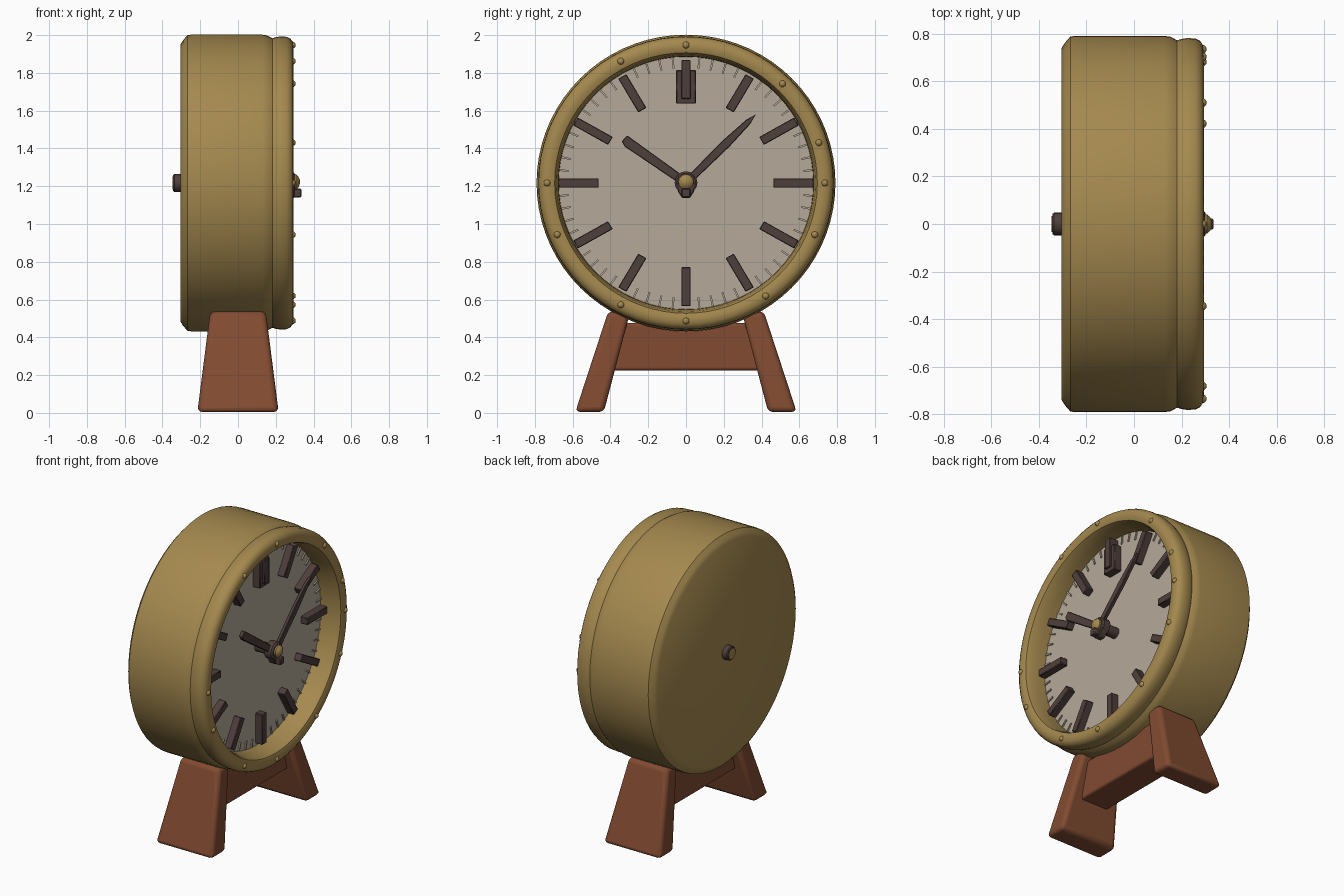
import bpy, bmesh, math
from mathutils import Matrix, Vector

if "Cube" in bpy.data.objects:
    bpy.data.objects.remove(bpy.data.objects["Cube"])

CZ = 1.217     # height of the clock axis
DIAL_X = 0.15  # plane of the recessed dial


def mat(name, rgb):
    m = bpy.data.materials.new(name)
    m.diffuse_color = (*rgb, 1)
    m.use_nodes = True
    m.node_tree.nodes["Principled BSDF"].inputs["Base Color"].default_value = m.diffuse_color
    return m


GOLD = mat("brass", (0.375, 0.25, 0.078))
CREAM = mat("dial cream", (0.46, 0.40, 0.32))
DARK = mat("dark brown", (0.078, 0.05, 0.045))
WOOD = mat("red wood", (0.22, 0.07, 0.031))


def finish(name, bm, material, bevel=0, segs=2):
    bmesh.ops.recalc_face_normals(bm, faces=bm.faces)
    me = bpy.data.meshes.new(name)
    bm.to_mesh(me)
    bm.free()
    ob = bpy.data.objects.new(name, me)
    bpy.context.collection.objects.link(ob)
    me.materials.append(material)
    if bevel:
        b = ob.modifiers.new("bevel", 'BEVEL')
        b.width, b.segments = bevel, segs
    bpy.ops.object.select_all(action='DESELECT')
    ob.select_set(True)
    bpy.context.view_layer.objects.active = ob
    bpy.ops.object.shade_smooth_by_angle(angle=math.radians(35))
    return ob


def lathe(name, profile, material, closed=False, n=72, z=CZ):
    """Revolve (x, radius) points about the clock axis; the ring is slightly wider than tall."""
    bm = bmesh.new()
    rings = []
    for x, r in profile:
        rings.append([bm.verts.new((x, 1.008 * r * math.cos(2 * math.pi * i / n),
                                    z + r * math.sin(2 * math.pi * i / n))) for i in range(n)])
    pairs = list(zip(rings, rings[1:]))
    if closed:
        pairs.append((rings[-1], rings[0]))
    else:
        bm.faces.new(rings[0])
        bm.faces.new(rings[-1])
    for a, b in pairs:
        for i in range(n):
            j = (i + 1) % n
            bm.faces.new((a[i], a[j], b[j], b[i]))
    return finish(name, bm, material)


def add_prism(bm, outline, x0, x1, deg, squash=1.0):
    """Extrude a (radial, sideways) outline in x, turned by deg on the dial."""
    rot = (Matrix.Translation((0, 0, CZ)) @ Matrix.Diagonal((1, 1, squash, 1))
           @ Matrix.Rotation(math.radians(deg), 4, 'X'))
    a = [bm.verts.new(rot @ Vector((x0, u, v))) for u, v in outline]
    b = [bm.verts.new(rot @ Vector((x1, u, v))) for u, v in outline]
    bm.faces.new(a)
    bm.faces.new(b)
    for i in range(len(a)):
        j = (i + 1) % len(a)
        bm.faces.new((a[i], a[j], b[j], b[i]))


def rect(r0, r1, w):
    return [(r0, -w / 2), (r1, -w / 2), (r1, w / 2), (r0, w / 2)]


# Case drum, bezel ring and dial
lathe("case", [(-0.304, 0.735), (-0.29, 0.757), (-0.268, 0.782), (-0.25, 0.785), (0.13, 0.785),
               (0.155, 0.781), (0.182, 0.766), (0.185, 0.74), (0.15, 0.71), (0.10, 0.70)], GOLD)
lathe("bezel", [(0.12, 0.71), (0.175, 0.764), (0.20, 0.772), (0.225, 0.776), (0.258, 0.774),
                (0.278, 0.764), (0.291, 0.745), (0.294, 0.715), (0.285, 0.690),
                (0.26, 0.680), (0.20, 0.671), (0.12, 0.667)], GOLD, closed=True)
lathe("dial", [(0.11, 0.69), (DIAL_X, 0.69)], CREAM)

# Rivets on the bezel
bm = bmesh.new()
for deg in (0, 17, 46, 90, 118, 180, 202, 242, 270, 305, 338):
    a = math.radians(deg)
    bmesh.ops.create_icosphere(bm, subdivisions=2, radius=0.019, matrix=Matrix.Translation(
        (0.287, 0.735 * math.cos(a), CZ + 0.73 * math.sin(a))))
finish("bezel_rivets", bm, GOLD)

# Hour markers, with a broad extra block at twelve
bm = bmesh.new()
for i in range(12):
    top = 0.066 if i == 3 else 0.05
    add_prism(bm, rect(0.462, 0.675, 0.05), DIAL_X - 0.01, DIAL_X + top, i * 30, 0.965)
add_prism(bm, rect(0.435, 0.62, 0.105), DIAL_X - 0.01, DIAL_X + 0.052, 90, 0.965)
finish("hour_markers", bm, DARK, 0.004, 1)

# Minute ticks
bm = bmesh.new()
for i in range(60):
    if i % 5:
        add_prism(bm, rect(0.625, 0.68, 0.01), DIAL_X - 0.01, DIAL_X + 0.008, i * 6, 0.975)
finish("minute_ticks", bm, CREAM)

# Hands, hub and cap
bm = bmesh.new()
add_prism(bm, [(0, -0.022), (0.40, -0.028), (0.405, 0.015), (0.375, 0.028), (0, 0.022)], 0.243, 0.27, 145)
finish("hour_hand", bm, DARK, 0.004, 1)
bm = bmesh.new()
add_prism(bm, [(0, -0.02), (0.30, -0.024), (0.46, -0.016), (0.52, 0), (0.46, 0.016), (0.30, 0.024),
               (0, 0.02)], 0.268, 0.292, 44.5)
finish("minute_hand", bm, DARK, 0.004, 1)
bm = bmesh.new()
add_prism(bm, [(0, -0.055), (0.05, -0.04), (0.08, -0.02), (0.08, 0.02), (0.05, 0.04), (0, 0.055)],
          0.25, 0.30, 270)
add_prism(bm, rect(0.03, 0.076, 0.045), 0.29, 0.335, 270)
finish("hand_tail", bm, DARK, 0.005, 1)
lathe("hand_hub", [(DIAL_X - 0.01, 0.036), (0.24, 0.036), (0.24, 0.06), (0.288, 0.06), (0.298, 0.05)],
      DARK, n=16, z=CZ + 0.002)
lathe("hub_cap", [(0.29, 0.042), (0.308, 0.04), (0.32, 0.028), (0.328, 0.01)], GOLD, n=12, z=CZ + 0.006)

# Winding knob at the back, with a brass end plate
lathe("winding_knob", [(-0.29, 0.047), (-0.337, 0.047), (-0.343, 0.042)], DARK, n=24)
lathe("knob_plate", [(-0.338, 0.034), (-0.346, 0.034)], GOLD, n=24)

# Splayed tapered legs
for side, name in ((-1, "left_leg"), (1, "right_leg")):
    bm = bmesh.new()
    rings = []
    for z, y0, y1, hx in ((0.005, 0.435, 0.586, 0.215), (0.537, 0.295, 0.412, 0.147)):
        rings.append([bm.verts.new((sx * hx, side * y, z)) for sx, y in
                      ((-1, y0), (1, y0), (1, y1), (-1, y1))])
    bm.faces.new(rings[0])
    bm.faces.new(rings[1])
    for i in range(4):
        j = (i + 1) % 4
        bm.faces.new((rings[0][i], rings[0][j], rings[1][j], rings[1][i]))
    finish(name, bm, WOOD, 0.026, 3)

# Stretcher between the legs
bm = bmesh.new()
bmesh.ops.create_cube(bm, size=1, matrix=Matrix.Translation((0, 0, 0.35)) @ Matrix.Diagonal((0.21, 0.78, 0.25, 1)))
finish("stretcher", bm, WOOD, 0.015, 3)
